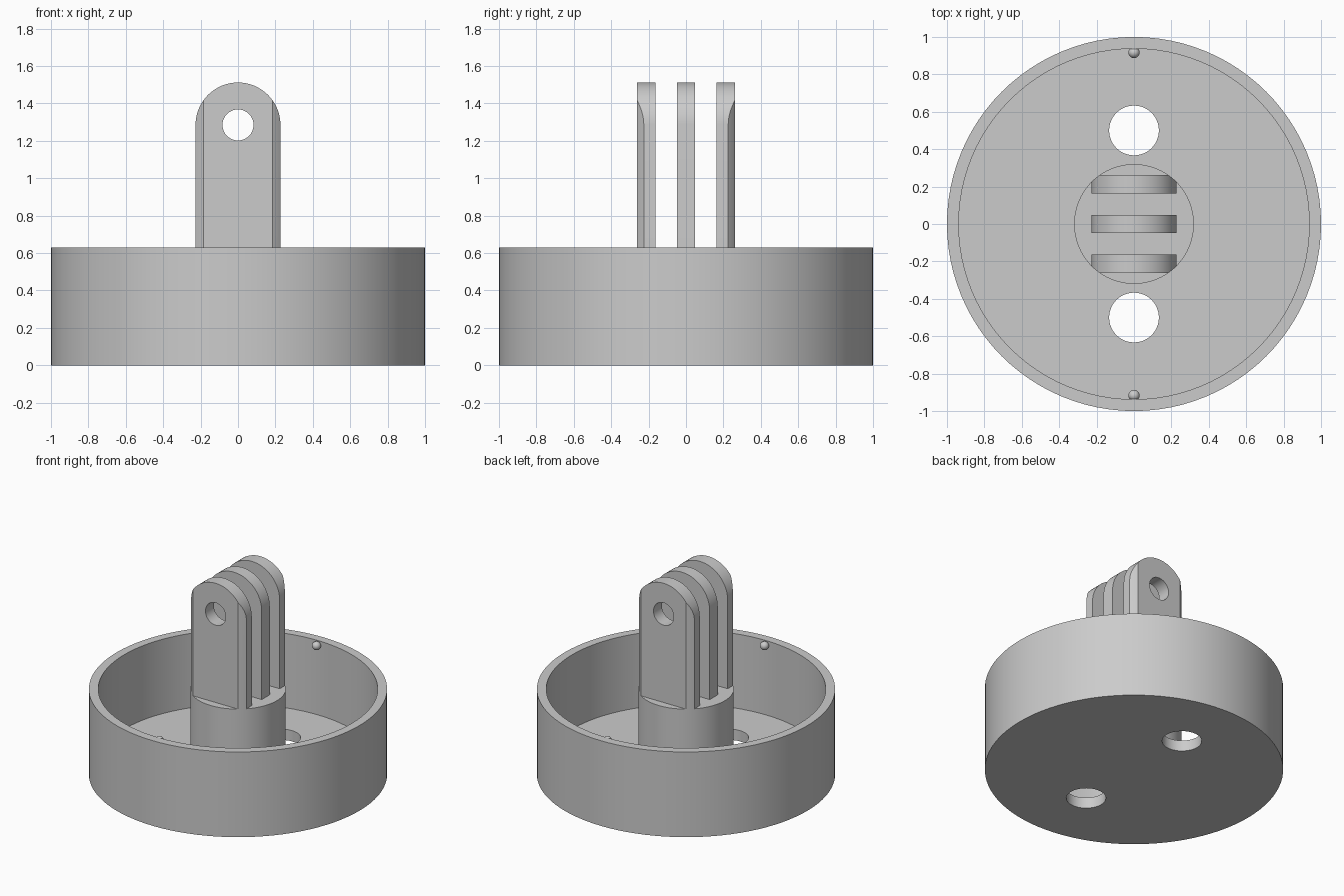
import bpy
import math

if "Cube" in bpy.data.objects:
    bpy.data.objects.remove(bpy.data.objects["Cube"], do_unlink=True)

RIM, FLOOR = 0.63, 0.08        # cup height and floor thickness
POST_R = 0.32
FIN_HALF, PIVOT = 0.227, 1.285  # fin half width and pin hole height

grey = bpy.data.materials.new("plain grey")
grey.use_nodes = True
grey.diffuse_color = (0.6, 0.6, 0.6, 1)
grey.node_tree.nodes["Principled BSDF"].inputs["Base Color"].default_value = (0.6, 0.6, 0.6, 1)


def cylinder(name, radius, z0, z1, x=0, y=0, sides=96):
    bpy.ops.mesh.primitive_cylinder_add(vertices=sides, radius=radius, depth=z1 - z0,
                                        location=(x, y, (z0 + z1) / 2))
    obj = bpy.context.object
    obj.name = name
    return obj


def boolean(obj, cutter, operation="DIFFERENCE"):
    mod = obj.modifiers.new("cut", "BOOLEAN")
    mod.operation, mod.object, mod.solver = operation, cutter, "EXACT"
    bpy.context.view_layer.objects.active = obj
    bpy.ops.object.modifier_apply(modifier=mod.name)
    bpy.data.objects.remove(cutter, do_unlink=True)


def finish(obj):
    bpy.ops.object.select_all(action="DESELECT")
    obj.select_set(True)
    bpy.context.view_layer.objects.active = obj
    obj.data.materials.clear()
    obj.data.materials.append(grey)
    bpy.ops.object.shade_smooth_by_angle(angle=math.radians(30))


def fin(name, y0, y1):
    # Straight sides with a half-round top, extruded along y
    outline = [(-FIN_HALF, RIM), (FIN_HALF, RIM)]
    steps = 32
    for i in range(steps + 1):
        a = math.pi * i / steps
        outline.append((FIN_HALF * math.cos(a), PIVOT + FIN_HALF * math.sin(a)))
    n = len(outline)
    verts = [(x, y, z) for y in (y0, y1) for x, z in outline]
    faces = [tuple(range(n)), tuple(reversed(range(n, 2 * n)))]
    faces += [(i, i + n, (i + 1) % n + n, (i + 1) % n) for i in range(n)]
    mesh = bpy.data.meshes.new(name)
    mesh.from_pydata(verts, [], faces)
    obj = bpy.data.objects.new(name, mesh)
    bpy.context.collection.objects.link(obj)
    # Trim the corners to the round post, then drill the pin hole
    boolean(obj, cylinder("trim", POST_R, 0.5, 1.7), "INTERSECT")
    pin = cylinder("pin", 0.083, -0.5, 0.5, sides=48)
    pin.location.z = PIVOT
    pin.rotation_euler.x = math.pi / 2
    boolean(obj, pin)
    finish(obj)


# Round open cup with two holes through the floor
cup = cylinder("cup", 1, 0, RIM)
boolean(cup, cylinder("hollow", 0.937, FLOOR, 1))
for y in (-0.5, 0.5):
    boolean(cup, cylinder("floor_hole", 0.133, -0.2, 0.3, y=y, sides=48))
finish(cup)

# Central post
finish(cylinder("post", POST_R, FLOOR - 0.03, RIM))

# Three mounting fins
fin("front_fin", -0.262, -0.163)
fin("middle_fin", -0.047, 0.047)
fin("back_fin", 0.163, 0.262)

# Snap bumps inside the rim
for name, y in (("front_bump", -0.917), ("back_bump", 0.917)):
    bpy.ops.mesh.primitive_uv_sphere_add(segments=24, ring_count=12, radius=0.03,
                                         location=(0, y, 0.6))
    bump = bpy.context.object
    bump.name = name
    finish(bump)
